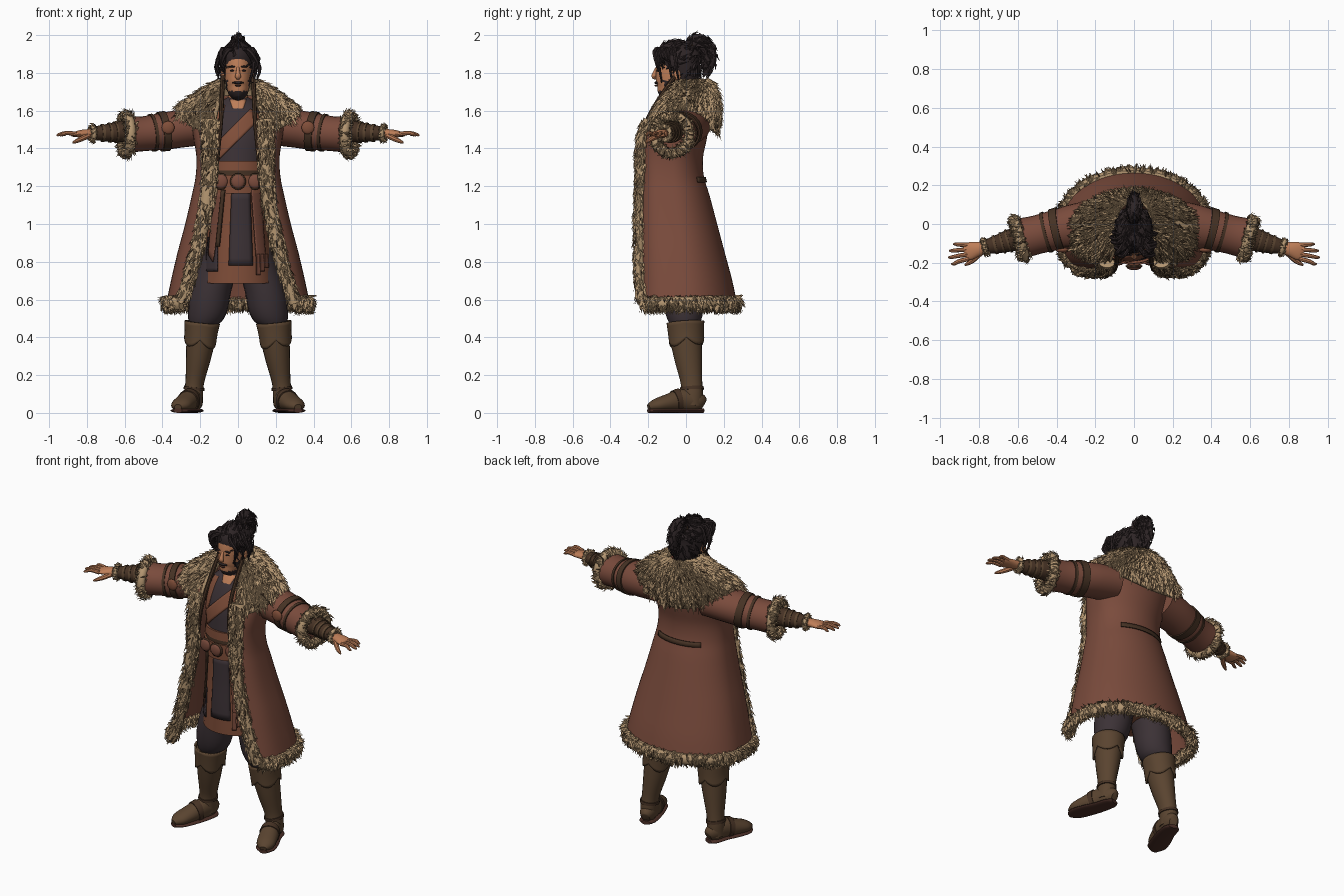
import bpy, bmesh, math, random
from mathutils import Vector

random.seed(4)
if "Cube" in bpy.data.objects:
    bpy.data.objects.remove(bpy.data.objects["Cube"])
X, Y, Z = Vector((1, 0, 0)), Vector((0, 1, 0)), Vector((0, 0, 1))
TAU = math.tau


def mat(name, rgb):
    lin = [((c / 255 + 0.055) / 1.055) ** 2.4 for c in rgb] + [1]
    m = bpy.data.materials.new(name)
    m.use_nodes = True
    m.diffuse_color = lin
    m.node_tree.nodes["Principled BSDF"].inputs["Base Color"].default_value = lin
    return m


COAT = mat("coat brown", (122, 75, 60))
FUR = mat("fur tan", (180, 150, 113))
DARKFUR = mat("fur shadow", (88, 68, 50))
SKIN = mat("skin", (190, 126, 88))
HAIR = mat("hair black", (46, 37, 38))
CLOTH = mat("dark cloth", (60, 50, 54))
BOOT = mat("boot leather", (90, 68, 48))
STRAP = mat("dark leather", (70, 50, 36))
SASH = mat("red brown cloth", (128, 78, 57))
SOLE = mat("sole", (74, 46, 38))


def build(name, verts, faces, mats, index=None, smooth=True, thick=0):
    me = bpy.data.meshes.new(name)
    me.from_pydata(verts, [], faces)
    for m in mats:
        me.materials.append(m)
    if index:
        me.polygons.foreach_set("material_index", index)
    if smooth:
        me.shade_smooth()
        me.set_sharp_from_angle(angle=math.radians(40))
    ob = bpy.data.objects.new(name, me)
    bpy.context.collection.objects.link(ob)
    if thick:
        ob.modifiers.new("thickness", "SOLIDIFY").thickness = thick
    return ob


def at(rows, t):
    """Smooth interpolation through a list of tuples."""
    n = len(rows) - 1
    s = min(max(t, 0), 1) * n
    i = min(int(s), n - 1)
    k = s - i
    a, b, c, d = rows[max(i - 1, 0)], rows[i], rows[i + 1], rows[min(i + 2, n)]
    return [q + k / 2 * (r - p + k * (2 * p - 5 * q + 4 * r - w + k * (3 * (q - r) + w - p)))
            for p, q, r, w in zip(a, b, c, d)]


def grid(name, f, nu, nv, mats, rule=None, wrap=False, thick=0):
    n = nu if wrap else nu + 1
    verts = [f(i / nu, j / nv) for j in range(nv + 1) for i in range(n)]
    faces = [(j * n + i, j * n + n + i, j * n + n + (i + 1) % n, j * n + (i + 1) % n)
             for j in range(nv) for i in range(nu)]
    if wrap and not thick:
        faces += [tuple(range(n)), tuple(reversed(range(nv * n, nv * n + n)))]
    index = rule and [rule(sum((verts[k] for k in q), Vector()) / len(q)) for q in faces]
    return build(name, verts, faces, mats, index, True, thick)


def limb_fn(rows, ref, grow=0, t0=0, t1=1):
    """Tube surface; rows hold centre and two radii."""
    def f(u, v):
        t = t0 + (t1 - t0) * v
        x, y, z, r1, r2 = at(rows, t)
        tan = Vector(at(rows, t + 0.02)[:3]) - Vector(at(rows, t - 0.02)[:3])
        side = tan.cross(ref).normalized()
        up = side.cross(tan).normalized()
        return Vector((x, y, z)) + side * (r1 + grow) * math.cos(TAU * u) + up * (r2 + grow) * math.sin(TAU * u)
    return f


def limb(name, rows, m, ref=Y, nu=20, nv=16, rule=None, **kw):
    f = limb_fn(rows, ref, **kw)
    grid(name, f, nu, nv, m if isinstance(m, list) else [m], rule, True)
    return f


def shell_fn(rows, dip=0):
    """Garment surface open at the front; rows hold z, half width, front, back, opening."""
    def f(u, v):
        z, rx, yf, yb, gap = at(rows, v)
        start = math.asin((gap / rx) ** (1 / 0.6))
        a = start + (TAU - 2 * start) * u
        s, c = math.sin(a), math.cos(a)
        e = 0.6 if c > 0 else 1
        return Vector((rx * math.copysign(abs(s) ** e, s),
                       (yf + yb) / 2 - (yb - yf) / 2 * math.copysign(abs(c) ** e, c),
                       z - dip * v * v * c * c))
    return f


def fur(name, f, count, length, width, flow=None, mats=(FUR, DARKFUR), lift=0.5, dark=0.24):
    verts, faces, index = [], [], []
    for _ in range(count):
        u, v = random.uniform(0, 0.99), random.uniform(0, 0.97)
        p = f(u, v)
        dv = f(u, v + 0.02) - p
        n = dv.cross(f(u + 0.01, v) - p).normalized()
        d = flow or dv
        d = (d - n * d.dot(n)).normalized()
        side = n.cross(d)
        d = (d + side * random.gauss(0, 0.35)).normalized()
        k = int(random.random() < dark)
        w, size = width * (0.6 if k else 1), length * random.uniform(0.6, 1.3)
        b = len(verts)
        verts += [p + side * w, p - side * w, p + n * w - d * w,
                  p + d * size + n * size * lift * random.uniform(0.2, 1)]
        faces += [(b, b + 2, b + 3), (b + 1, b + 3, b + 2), (b, b + 3, b + 1)]
        index += [k] * 3
    build(name, verts, faces, mats, index, False)


def ball(name, loc, scale, m):
    bm = bmesh.new()
    bmesh.ops.create_uvsphere(bm, u_segments=14, v_segments=8, radius=1)
    bmesh.ops.scale(bm, vec=scale, verts=bm.verts)
    bmesh.ops.translate(bm, vec=loc, verts=bm.verts)
    ob = build(name, [], [], [m])
    bm.to_mesh(ob.data)
    bm.free()
    ob.data.shade_smooth()


# Torso and tunic
torso = [(0, -.02, 1.67, .055, .055), (0, -.02, 1.62, .13, .09), (0, -.03, 1.55, .165, .115),
         (0, -.05, 1.45, .165, .13), (0, -.06, 1.35, .15, .13), (0, -.06, 1.25, .15, .135),
         (0, -.05, 1.15, .15, .145), (0, -.03, 1.0, .16, .165), (0, -.025, .85, .175, .175),
         (0, -.02, .69, .195, .18)]
limb("tunic", torso, [SASH, CLOTH], nu=40, nv=40, rule=lambda c: int(1.32 < c.z))


def torso_t(z):
    lo, hi = 0, 1
    for _ in range(16):
        mid = (lo + hi) / 2
        lo, hi = (mid, hi) if at(torso, mid)[2] > z else (lo, mid)
    return lo


def plate(name, a, b, c, d, m, off=.006):
    """Cloth panel laid on the tunic front, from corners given as (x, z)."""
    def f(u, v):
        top, low = Vector(a).lerp(Vector(b), u), Vector(c).lerp(Vector(d), u)
        x, z = top.lerp(low, v)
        _, cy, _, r1, r2 = at(torso, torso_t(z))
        return Vector((x, cy - r2 * math.sqrt(max(.05, 1 - (x / r1) ** 2)) - off, z))
    grid(name, f, 6, 10, [m], thick=.007)


plate("chest_skin", (-.045, 1.66), (.045, 1.66), (-.004, 1.54), (.004, 1.54), SKIN)
plate("diagonal_sash", (.065, 1.61), (.13, 1.57), (-.135, 1.41), (-.115, 1.33), SASH, .012)
plate("right_collar", (-.12, 1.62), (-.07, 1.63), (-.14, 1.42), (-.1, 1.44), SASH, .009)
plate("centre_panel", (-.035, 1.17), (.065, 1.17), (-.05, .78), (.08, .78), CLOTH, .008)
plate("side_panel", (-.16, .93), (-.11, .93), (-.18, .75), (-.11, .75), CLOTH, .008)
plate("right_tab", (-.13, 1.18), (-.075, 1.18), (-.16, .84), (-.135, .8), COAT, .02)
plate("right_cord", (-.09, 1.18), (-.07, 1.18), (-.12, .88), (-.1, .88), STRAP, .028)
plate("left_tab", (.07, 1.2), (.12, 1.2), (.1, .8), (.15, .8), COAT, .02)
for i in range(3):
    x = .1 + i * .022
    plate("tassel", (x, .84), (x + .016, .84), (x, .73 + i * .02), (x + .02, .73 + i * .02), COAT, .028)
for name, lo, hi, grow, m in (("upper_belt", 1.285, 1.33, .012, SASH), ("lower_belt", 1.18, 1.265, .018, SASH),
                              ("belt_edge", 1.262, 1.288, .008, STRAP)):
    limb(name, torso, m, nu=36, nv=3, grow=grow, t0=torso_t(hi), t1=torso_t(lo))
for x, y in ((-.09, -.195), (0, -.218), (.09, -.195)):
    ball("belt_rim", (x, y, 1.225), (.044, .012, .044), STRAP)
    ball("belt_disc", (x, y - .008, 1.225), (.036, .012, .036), COAT)

# Long coat with fur edges
coat_rows = [(1.68, .15, -.1, .11, .09), (1.62, .23, -.16, .13, .12), (1.55, .25, -.2, .125, .14),
             (1.45, .235, -.235, .11, .15), (1.35, .22, -.245, .09, .15), (1.25, .225, -.245, .095, .15),
             (1.15, .245, -.25, .125, .16), (1.0, .28, -.255, .165, .185), (.85, .32, -.26, .205, .22),
             (.7, .355, -.265, .245, .26), (.58, .38, -.27, .27, .3)]
coat = shell_fn(coat_rows)
grid("coat", coat, 48, 40, [COAT], thick=.01)
grid("back_waist_strap", lambda u, v: coat(.36 + .28 * u, .5 + .03 * v) + Y * .01, 16, 2, [STRAP], thick=.008)
mantle = shell_fn([(1.76, .085, -.05, .12, .055), (1.735, .14, -.07, .145, .07), (1.7, .2, -.11, .165, .085),
                   (1.66, .26, -.155, .175, .1), (1.62, .31, -.19, .175, .115), (1.58, .325, -.215, .165, .13)], .1)
grid("fur_collar", mantle, 48, 16, [FUR], thick=.02)
fur("collar_tufts", mantle, 2600, .045, .009)
hem_rows = [(*coat(k / 24, 1), .022, .034) for k in range(25)]
hem = limb("fur_hem", hem_rows, FUR, Z, nu=10, nv=72)
fur("hem_tufts", hem, 1300, .032, .008, -Z)
for u, side in ((0, "left"), (1, "right")):
    rows = [(*(coat(u, .2 + .08 * k) - Y * .008), .042 - .0012 * k, .026) for k in range(11)]
    trim = limb(side + "_coat_trim", rows, FUR, nu=10, nv=40)
    fur(side + "_trim_tufts", trim, 650, .034, .008)


def fur_ring(name, c, radius, thick, count):
    across = Vector((.25, .95, 0)) if c[0] > 0 else Vector((-.25, .95, 0))
    axis = across.cross(Z)
    rows = [(*(Vector(c) + radius * (across * math.cos(a) + Z * math.sin(a))), thick, thick)
            for a in (TAU * k / 16 for k in range(17))]
    f = limb(name, rows, FUR, axis, nu=10, nv=40)
    fur(name + "_tufts", f, count, thick * 1.1, .007, axis if axis.x * c[0] > 0 else -axis)


# Arms, hands, legs and boots on both sides
for s, side in ((1, "left_"), (-1, "right_")):
    def part(name, rows, m, ref=Y, **kw):
        return limb(side + name, [(s * r[0], *r[1:]) for r in rows], m, ref, **kw)

    sleeve = [(.17, .01, 1.52, .12, .1), (.3, -.01, 1.505, .115, .1), (.4, -.03, 1.49, .105, .098),
              (.5, -.055, 1.478, .1, .092), (.585, -.075, 1.472, .105, .096)]
    part("sleeve", sleeve, COAT, Z, nu=24)
    part("arm_band", sleeve, STRAP, Z, nu=24, nv=3, grow=.008, t0=.44, t1=.54)
    part("sleeve_strap", sleeve, STRAP, Z, nu=24, nv=2, grow=.006, t0=.61, t1=.65)
    ball(side + "sleeve_disc", (s * .37, -.135, 1.51), (.035, .014, .035), SASH)
    fur_ring(side + "cuff", (s * .59, -.075, 1.472), .098, .026, 420)
    bracer = [(.55, -.07, 1.49, .062, .06), (.62, -.08, 1.488, .06, .056), (.69, -.1, 1.483, .05, .047),
              (.77, -.12, 1.48, .036, .034)]
    part("bracer", bracer, STRAP, Z)
    for t in (.45, .6, .75):
        part("bracer_wrap", bracer, BOOT, Z, nv=2, grow=.005, t0=t, t1=t + .05)
    fur_ring(side + "wristband", (s * .77, -.12, 1.48), .037, .012, 130)
    part("palm", [(.76, -.12, 1.48, .028, .022), (.81, -.13, 1.479, .038, .022),
                  (.85, -.14, 1.476, .046, .017), (.875, -.147, 1.473, .04, .011)], SKIN, Z)
    for k, tip in enumerate((.935, .955, .96, .945)):
        y, e = -.108 - .024 * k, -.104 - .034 * k
        part("finger", [(.855, y, 1.476, .012, .012), (.905, (y + e) / 2, 1.482, .011, .011),
                        (tip - .015, e, 1.474, .009, .009), (tip, e, 1.468, .004, .004)], SKIN, Z, nu=8, nv=8)
    part("thumb", [(.79, -.145, 1.47, .016, .016), (.83, -.185, 1.45, .014, .014),
                   (.86, -.205, 1.437, .01, .01), (.875, -.212, 1.43, .004, .004)], SKIN, Z, nu=8, nv=8)

    part("trouser_leg", [(.07, -.01, .95, .09, .11), (.1, -.01, .8, .1, .115), (.14, -.01, .66, .105, .115),
                         (.16, -.01, .56, .105, .105), (.18, -.005, .49, .085, .088), (.18, 0, .44, .06, .06)], CLOTH)
    boot = [(.185, -.005, .475, .085, .09), (.195, 0, .4, .078, .085), (.21, .012, .29, .066, .074),
            (.228, .028, .17, .05, .058), (.235, .032, .1, .05, .058), (.237, .03, .04, .05, .058)]
    part("boot_shaft", boot, BOOT)
    part("ankle_strap", boot, STRAP, nv=2, grow=.006, t0=.68, t1=.73)
    cuff = limb_fn([(s * .19, -.003, .48, .095, .1), (s * .195, 0, .43, .088, .096),
                    (s * .2, .003, .39, .086, .094)], Y)
    grid(side + "boot_cuff", lambda u, v: cuff(u, v) - Z * .04 * v * abs(math.sin(TAU * 2 * u)),
         32, 6, [BOOT], wrap=True, thick=.01)
    foot = [(.222, .09, .042, .025, .034), (.23, .06, .058, .046, .054), (.25, -.02, .066, .052, .062),
            (.278, -.09, .054, .057, .048), (.305, -.16, .04, .052, .034), (.318, -.198, .03, .02, .016)]
    part("foot", foot, BOOT, Z)
    part("foot_strap", foot, STRAP, Z, nv=2, grow=.005, t0=.44, t1=.52)
    part("sole", [(x, y, .012, r + .004, .012) for x, y, _, r, _ in foot], SOLE, Z)

    # Face sides, ears and hanging braids
    ball(side + "ear", (s * .08, -.045, 1.79), (.012, .02, .028), SKIN)
    ball(side + "eye", (s * .03, -.151, 1.812), (.014, .006, .005), HAIR)
    ball(side + "brow", (s * .032, -.152, 1.833), (.021, .008, .005), HAIR)
    part("braid", [(.08, -.06, 1.78, .012, .012), (.085, -.13, 1.68, .012, .012), (.09, -.2, 1.56, .012, .012),
                   (.1, -.235, 1.44, .011, .011), (.105, -.24, 1.32, .004, .004)], STRAP, nu=8)
    for k in range(11):
        x, e, low = random.uniform(.015, .06), random.uniform(.075, .12), random.uniform(1.74, 1.88)
        y = random.uniform(-.15, -.03)
        part("loose_lock", [(x, y * .8, 1.925, .012, .01), (x + .03, y - .02, 1.92, .012, .01),
                            (e, y - .01, (low + 1.9) / 2, .009, .008), (e - .015, y, low + .015, .005, .005),
                            (e + .005, y, low, .001, .001)], HAIR, nu=6, nv=10)

# Head, beard and tied hair
limb("neck", [(0, -.03, 1.75, .05, .055), (0, -.025, 1.68, .052, .056), (0, -.02, 1.6, .07, .065)], SKIN)
limb("head", [(0, -.04, 1.94, .03, .04), (0, -.045, 1.91, .06, .085), (0, -.05, 1.87, .074, .1),
              (0, -.06, 1.82, .074, .1), (0, -.07, 1.77, .07, .092), (0, -.085, 1.72, .06, .078),
              (0, -.105, 1.685, .045, .053), (0, -.115, 1.665, .02, .025)], [SKIN, HAIR], nu=28, nv=32,
     rule=lambda c: int(c.z < 1.705 or abs(c.x) > .055 and c.z < 1.76))
limb("nose", [(0, -.152, 1.83, .008, .008), (0, -.165, 1.8, .011, .012), (0, -.17, 1.78, .016, .013),
              (0, -.158, 1.768, .008, .006)], SKIN, nu=10, nv=8)
ball("moustache", (0, -.156, 1.748), (.032, .012, .007), HAIR)
ball("lips", (0, -.157, 1.733), (.018, .01, .005), SOLE)
cap = limb("hair_cap", [(0, -.02, 1.962, .012, .016), (0, -.025, 1.945, .05, .075), (0, -.03, 1.91, .08, .113),
                        (0, -.03, 1.87, .092, .12), (0, -.012, 1.82, .09, .09), (0, -.003, 1.76, .08, .075),
                        (0, .002, 1.7, .045, .055)], HAIR, nu=28, nv=20)
fur("hair_tufts", cap, 260, .04, .01, Y + Z, (HAIR, HAIR), .25)
tail = limb("hair_tail", [(0, .02, 1.93, .03, .03), (0, .05, 1.96, .042, .03), (0, .085, 1.955, .045, .033),
                          (0, .118, 1.91, .042, .028), (0, .122, 1.85, .035, .022), (0, .105, 1.79, .012, .008)],
            HAIR, X, nu=14, nv=20)
fur("tail_tufts", tail, 170, .035, .009, None, (HAIR, HAIR), .35)
ball("hair_tie", (0, .03, 1.935), (.036, .02, .03), STRAP)
